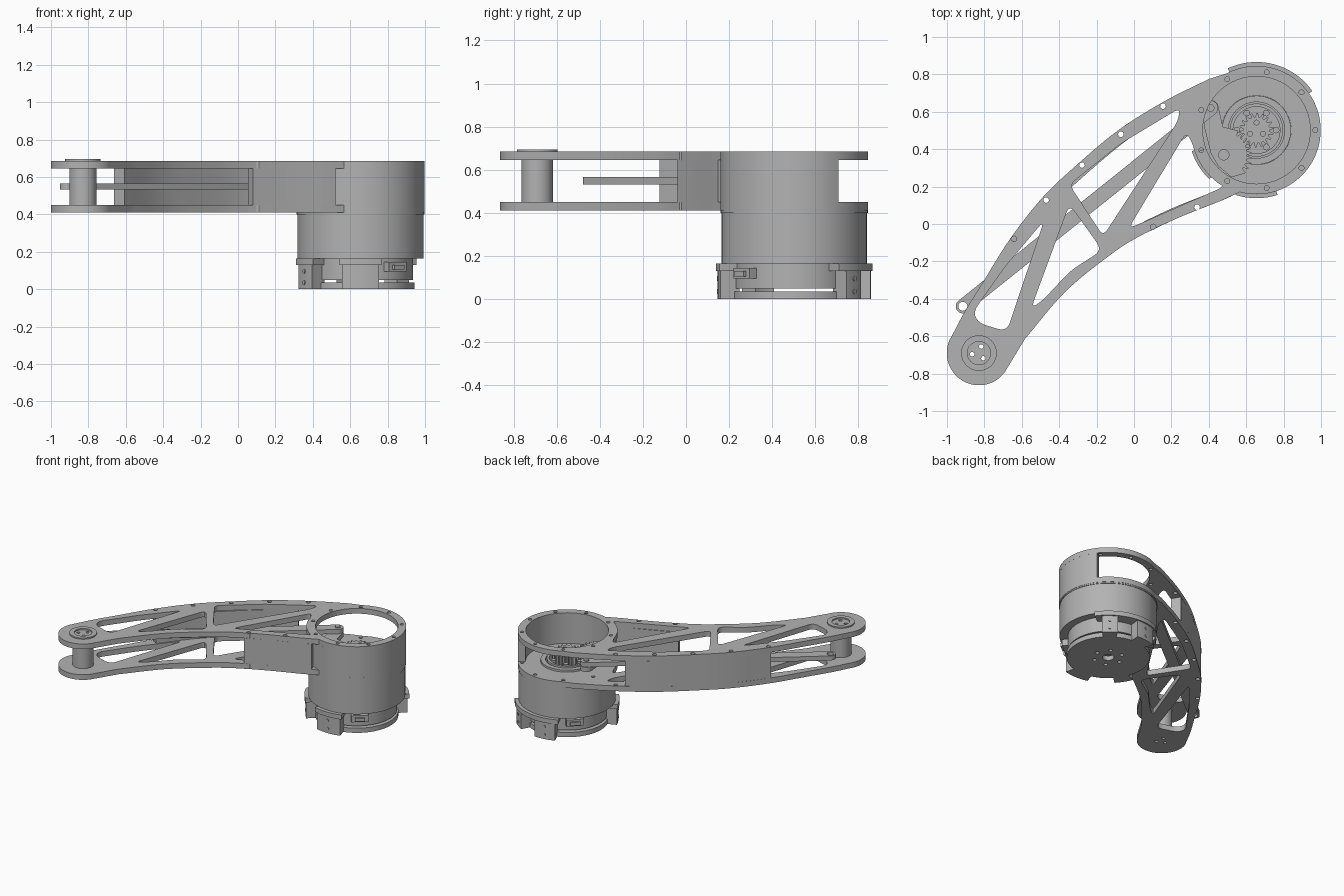
import bpy, bmesh
from math import sin, cos, pi, radians
from mathutils import Vector

cube = bpy.data.objects.get("Cube")
if cube:
    bpy.data.objects.remove(cube, do_unlink=True)

metal = bpy.data.materials.new("machined_grey")
metal.use_nodes = True
GREY = (0.45, 0.45, 0.45, 1)
metal.diffuse_color = GREY
metal.node_tree.nodes["Principled BSDF"].inputs["Base Color"].default_value = GREY

HUB = (0.655, 0.502)      # motor axis
TIP = (-0.829, -0.69)     # far joint axis
RING = 0.343
PLATE = 0.04
LOW, HIGH = 0.41, 0.645   # undersides of the two arm plates
parts = []


def arc(c, r, a, b, n=48):
    """Points on an arc from angle a to b in degrees."""
    return [(c[0] + r * cos(radians(a + (b - a) * i / n)),
             c[1] + r * sin(radians(a + (b - a) * i / n))) for i in range(n + 1)]


def circle(c, r, n=48):
    return arc(c, r, 0, 360, n)[:-1]


def polar(c, r, a):
    return arc(c, r, a, a, 1)[0]


def smooth_path(pts, n=6):
    """Catmull-Rom path through the points."""
    p = [Vector(q) for q in pts]
    p = [2 * p[0] - p[1]] + p + [2 * p[-1] - p[-2]]
    out = []
    for i in range(1, len(p) - 2):
        a, b, c, d = p[i - 1:i + 3]
        for k in range(n):
            t = k / n
            out.append(0.5 * (2 * b + (c - a) * t + (2 * a - 5 * b + 4 * c - d) * t ** 2
                              + (3 * b - a - 3 * c + d) * t ** 3))
    return [tuple(q) for q in out + [p[-2]]]


def fillet(pts, r, n=6):
    """Round the corners of a polygon."""
    out = []
    for i, q in enumerate(pts):
        b = Vector(q)
        u, v = Vector(pts[i - 1]) - b, Vector(pts[(i + 1) % len(pts)]) - b
        s = b + u.normalized() * min(r, u.length * 0.45)
        e = b + v.normalized() * min(r, v.length * 0.45)
        for k in range(n + 1):
            t = k / n
            out.append(tuple(s * (1 - t) ** 2 + b * 2 * t * (1 - t) + e * t * t))
    return out


def slab(name, z0, z1, outline, holes=()):
    """Extrude a flat outline with holes between two heights."""
    cu = bpy.data.curves.new(name, 'CURVE')
    cu.dimensions, cu.fill_mode, cu.extrude = '2D', 'BOTH', (z1 - z0) / 2
    for loop in [outline, *holes]:
        sp = cu.splines.new('POLY')
        sp.points.add(len(loop) - 1)
        for pt, (x, y) in zip(sp.points, loop):
            pt.co = (x, y, 0, 1)
        sp.use_cyclic_u = True
    tmp = bpy.data.objects.new(name + "_curve", cu)
    bpy.context.collection.objects.link(tmp)
    dg = bpy.context.evaluated_depsgraph_get()
    mesh = bpy.data.meshes.new_from_object(tmp.evaluated_get(dg))
    bpy.data.objects.remove(tmp, do_unlink=True)
    bm = bmesh.new()
    bm.from_mesh(mesh)
    bmesh.ops.remove_doubles(bm, verts=bm.verts, dist=1e-5)
    bmesh.ops.translate(bm, verts=bm.verts, vec=(0, 0, (z0 + z1) / 2))
    bmesh.ops.recalc_face_normals(bm, faces=bm.faces)
    bm.to_mesh(mesh)
    bm.free()
    mesh.materials.clear()
    mesh.materials.append(metal)
    ob = bpy.data.objects.new(name, mesh)
    bpy.context.collection.objects.link(ob)
    parts.append(ob)
    return ob


def disc(name, c, r, z0, z1, inner=0, bolts=()):
    return slab(name, z0, z1, circle(c, r, 96),
                ([circle(c, inner, 64)] if inner else []) + list(bolts))


def band(c, r0, r1, a, b):
    return arc(c, r1, a, b) + arc(c, r0, b, a)


def strip(pts, width):
    """Closed band lying to the left of a path."""
    p = [Vector(q) for q in smooth_path(pts)]
    side = []
    for i, q in enumerate(p):
        t = (p[min(i + 1, len(p) - 1)] - p[max(i - 1, 0)]).normalized()
        side.append(tuple(q + Vector((-t.y, t.x)) * width))
    return [tuple(q) for q in p] + side[::-1]


# Arm plates: curved outline, truss windows and bolt holes
outer = [(.40, .775), (.166, .658), (-.075, .508), (-.29, .33), (-.487, .144),
         (-.663, -.08), (-.797, -.294), (-.9, -.46), (-.975, -.6)]
inner = [(-.583, -.615), (-.369, -.364), (-.128, -.166), (.032, -.064),
         (.246, .037), (.46, .122)]
outline = (arc(HUB, RING, -105, 118, 80) + smooth_path(outer)
           + arc(TIP, .172, 156, 322) + smooth_path(inner))
windows = [
    fillet([(.245, .62), (-.07, .43), (-.345, .21), (-.165, -.065), (.235, .55)], .04),
    fillet([(.28, .49)] + arc(HUB, .35, 192, 240, 8) + [(-.03, -.025)], .045),
    fillet([(-.345, .105), (-.55, -.45), (-.49, -.41), (-.34, -.25), (-.17, -.14)], .05),
    fillet([(-.48, .02), (-.69, -.23), (-.86, -.47), (-.83, -.53), (-.68, -.575)], .05),
]
outer_bolts = [circle(c, .015, 16) for c in
               [(.155, .63), (-.07, .48), (-.278, .315), (-.47, .128), (-.642, -.08)]]
inner_bolts = [circle(c, .015, 16) for c in [(.337, .09), (.102, -.016)]]
ring_bolts = [circle(polar(HUB, .314, 40 * k), .013, 16) for k in range(9)]
tip_bolts = [circle(polar(TIP, .037, 70 + 120 * k), .012, 16) for k in range(3)]
bolts = outer_bolts + inner_bolts + ring_bolts + tip_bolts
slab("upper_arm_plate", HIGH, HIGH + PLATE, outline, windows + bolts + [circle(HUB, .287, 96)])
slab("lower_arm_plate", LOW, LOW + PLATE, outline, windows + bolts + [circle(HUB, .185, 64)])

# Walls between the plates
W0, W1 = LOW + PLATE, HIGH
slab("outer_wall", W0, W1, strip([(.09, .612)] + outer[2:6], .07), outer_bolts[1:4])
slab("inner_wall", W0, W1, strip([(.08, -.04)] + inner[4:] + [(.52, .148)], .06), inner_bolts[:1])
slab("ring_wall", W0, W1, band(HUB, .288, RING, -160, 37), [ring_bolts[k] for k in (0, 6, 7, 8)])

# Far joint: spacer column and cap ring
disc("joint_column", TIP, .073, W0, W1, bolts=tip_bolts)
disc("joint_cap", TIP, .095, HIGH + PLATE, .695, .062)

# Linkage rod and toothed lever
EYE, PIN, PIVOT = (-.915, -.44), (.41, .62), (.48, .37)
slope = 38.7
slab("linkage_rod", .532, .566,
     arc(EYE, .038, slope + 90, slope + 270, 20) + arc(PIN, .04, slope - 90, slope + 90, 20),
     [circle(EYE, .024, 24), circle(PIN, .02, 24)])
teeth = [polar(PIVOT, .15 if k % 4 < 2 else .125, -42 + 2.8 * k) for k in range(37)]
slab("toothed_lever", .495, .53,
     teeth + [(.475, .52)] + arc(PIN, .042, 10, 190, 16)
     + [(.375, .52), (.41, .38), (.45, .31), (.52, .25)],
     [circle(PIVOT, .03, 24), circle(PIN, .02, 24)])
disc("lever_pivot", PIVOT, .03, W0, .54)
disc("rod_pin", PIN, .02, .49, .575)

# Drive pinion in its bearing hub
disc("bearing_outer", HUB, .184, .40, .465, .15)
disc("bearing_inner", HUB, .142, .40, .475, .125)
disc("bearing_floor", HUB, .184, .40, .43)
gear = [polar(HUB, .092 if k % 4 in (1, 2) else .07, 360 * k / 72) for k in range(72)]
slab("drive_pinion", .43, .535, gear,
     [circle(polar(HUB, .04, 90 + 120 * k), .013, 16) for k in range(3)])
for k in range(6):
    disc("hub_bolt", polar(HUB, .105, 60 * k), .017, .43, .48)

# Motor housing
disc("motor_housing", HUB, .337, .165, .40)
disc("motor_rim", HUB, .341, .40, .41)
disc("motor_core", HUB, .28, .05, .165)
disc("base_disc", HUB, .288, 0, .036, .04,
     [circle(polar(HUB, .1, 60 * k), .014, 16) for k in range(6)])

# Mounting posts and flanges around the base
for mid, half in ((52, 9), (98, 13), (212, 11), (270, 16)):
    slab("mounting_post", 0, .13, band(HUB, .265, .355, mid - half, mid + half))
for mid, half in ((75, 40), (212, 14), (270, 18)):
    slab("mounting_flange", .13, .165, band(HUB, .27, .364, mid - half, mid + half))


def bolt_head(name, angle, r, z, size):
    """Short radial cylinder on the side of the base."""
    bpy.ops.mesh.primitive_cylinder_add(vertices=16, radius=size, depth=.008,
                                        location=(*polar(HUB, r, angle), z),
                                        rotation=(0, pi / 2, radians(angle)))
    ob = bpy.context.object
    ob.name = name
    ob.data.materials.append(metal)
    parts.append(ob)


for angle in (52, 98, 212, 270):
    for z in (.035, .095):
        bolt_head("post_screw", angle, .355, z, .012)

# Cable sockets
for angle in (-51, 135):
    for name, r, z, size in (("socket_body", .29, .12, (.05, .12, .05)),
                             ("socket_plug", .305, .118, (.05, .07, .025))):
        bpy.ops.mesh.primitive_cube_add(size=1, location=(*polar(HUB, r, angle), z),
                                        rotation=(0, 0, radians(angle)))
        ob = bpy.context.object
        ob.name, ob.scale = name, size
        ob.data.materials.append(metal)
        parts.append(ob)

# Smooth shading with sharp edges kept
bpy.ops.object.select_all(action='DESELECT')
for ob in parts:
    ob.select_set(True)
bpy.context.view_layer.objects.active = parts[0]
bpy.ops.object.shade_smooth_by_angle(angle=radians(30))
